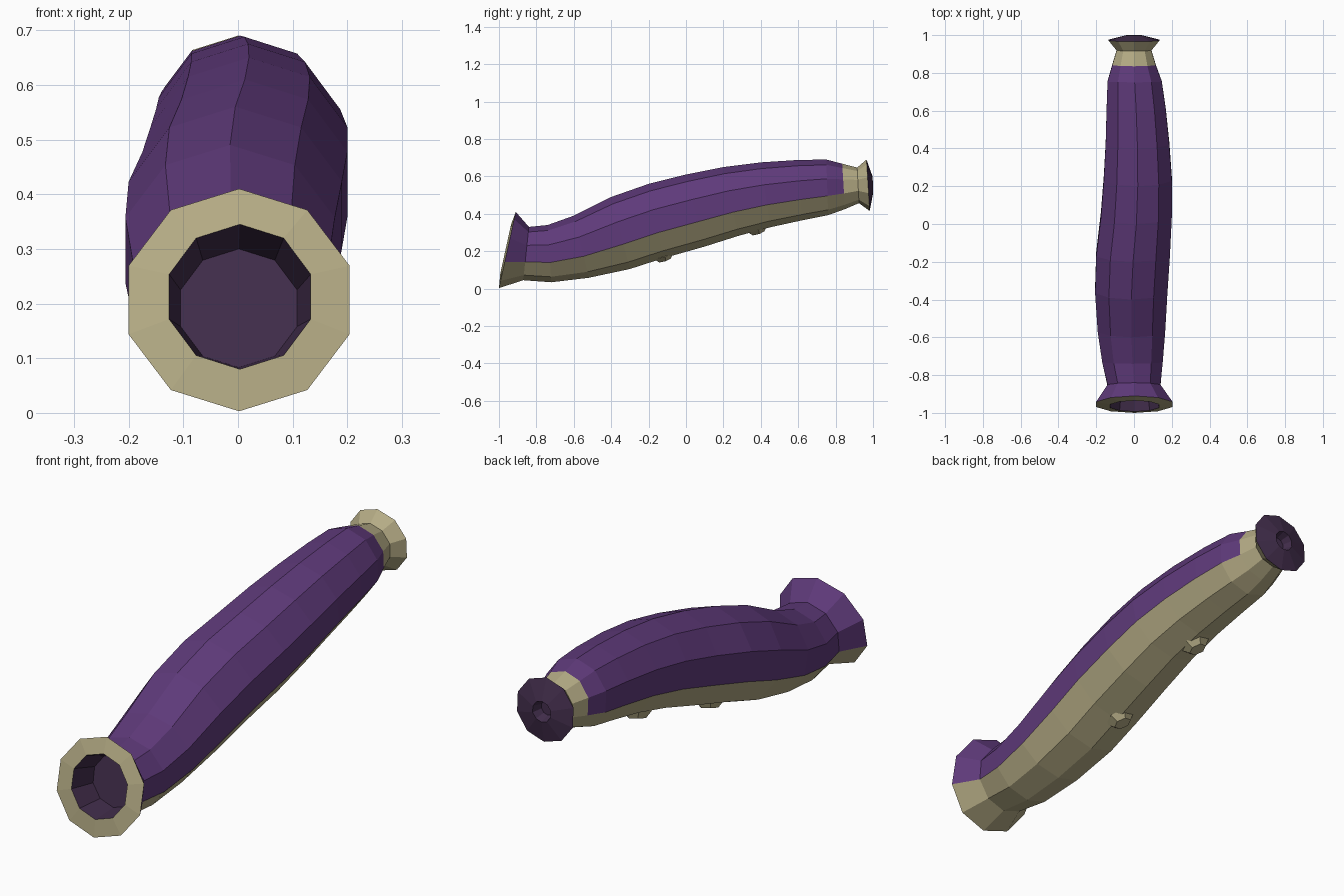
import bpy, bmesh, math
from mathutils import Vector, Matrix

if "Cube" in bpy.data.objects:
    bpy.data.objects.remove(bpy.data.objects["Cube"])

SIDES = 10


def material(name, rgb):
    m = bpy.data.materials.new(name)
    m.diffuse_color = (*rgb, 1)
    m.use_nodes = True
    m.node_tree.nodes["Principled BSDF"].inputs["Base Color"].default_value = m.diffuse_color
    return m


MATS = [material("purple_skin", (0.114, 0.042, 0.195)),
        material("cream_belly", (0.46, 0.41, 0.235)),
        material("dark_inside", (0.055, 0.027, 0.072)),
        material("brown_spot", (0.156, 0.058, 0.045))]
PURPLE, CREAM, DARK, BROWN = range(4)


def finish(name, bm):
    me = bpy.data.meshes.new(name)
    bm.to_mesh(me)
    bm.free()
    for m in MATS:
        me.materials.append(m)
    ob = bpy.data.objects.new(name, me)
    bpy.context.collection.objects.link(ob)
    return ob


def loft(name, rings, color, cap=False):
    """Ring = (top y, top z, bottom y, bottom z, min x, max x)."""
    bm = bmesh.new()
    loops = []
    for ty, tz, by, bz, x0, x1 in rings:
        top, bot = Vector((0, ty, tz)), Vector((0, by, bz))
        mid, up = (top + bot) / 2, (top - bot) / 2
        mid.x = (x0 + x1) / 2
        rx = (x1 - x0) / 2 / math.cos(math.radians(18))
        loop = []
        for i in range(SIDES):
            a = math.tau * i / SIDES
            loop.append(bm.verts.new(mid + up * math.cos(a)
                                     + Vector((rx * math.sin(a), 0, 0))))
        loops.append(loop)
    for r in range(len(loops) - 1):
        a, b = loops[r], loops[r + 1]
        for i in range(SIDES):
            j = (i + 1) % SIDES
            f = bm.faces.new((a[i], a[j], b[j], b[i]))
            f.material_index = color(r, i)
    if cap:
        f = bm.faces.new(loops[-1])
        f.material_index = color(len(loops) - 1, 0)
    return finish(name, bm)


# Body: purple back, cream belly (lower four strips), cream tail band
body = [(-.91, .41, -1, .003, -.2, .204),
        (-.84, .33, -.87, .045, -.14, .14),
        (-.74, .34, -.72, .034, -.168, .152),
        (-.6, .39, -.52, .058, -.192, .165),
        (-.4, .49, -.3, .105, -.206, .177),
        (-.2, .56, -.12, .163, -.2, .19),
        (0, .61, .1, .225, -.175, .2),
        (.2, .65, .28, .282, -.16, .2),
        (.4, .675, .45, .328, -.15, .187),
        (.6, .688, .62, .365, -.145, .168),
        (.75, .69, .76, .393, -.14, .147),
        (.835, .668, .85, .425, -.115, .115),
        (.915, .647, .925, .457, -.092, .092),
        (.965, .69, .982, .415, -.135, .135)]
loft("body", body,
     lambda r, i: CREAM if r >= 11 or 3 <= i <= 6 else PURPLE)

# Mouth: cream lip, dark throat and floor
mouth = [body[0],
         (-.935, .345, -.993, .08, -.126, .133),
         (-.83, .3, -.865, .083, -.105, .108)]
loft("mouth", mouth, lambda r, i: CREAM if r == 0 else DARK, cap=True)

# Tail end: dark disc with a small recessed hole
tail = [body[-1],
        (.998, .598, 1, .508, -.043, .043),
        (.955, .585, .957, .522, -.03, .03)]
loft("tail_end", tail, lambda r, i: DARK, cap=True)

# Two small raised spots under the belly
for n, (x, y, z) in enumerate([(-.03, -.12, .168), (-.03, .38, .313)], 1):
    bm = bmesh.new()
    rot = Vector((-.25, .3, -.95)).to_track_quat('Z', 'Y').to_matrix().to_4x4()
    bmesh.ops.create_cone(bm, cap_ends=True, segments=6, radius1=.065,
                          radius2=.038, depth=.03,
                          matrix=Matrix.Translation((x, y, z)) @ rot)
    bm.faces.ensure_lookup_table()
    for f in bm.faces:
        f.material_index = CREAM
    min(bm.faces, key=lambda f: f.calc_center_median().z).material_index = BROWN
    finish(f"belly_spot_{n}", bm)

# Consistent outward normals
for ob in bpy.data.objects:
    bm = bmesh.new()
    bm.from_mesh(ob.data)
    if ob.name.startswith("belly"):
        bmesh.ops.recalc_face_normals(bm, faces=bm.faces)
    else:
        # lofts run front to back; the first face tells the winding
        bm.faces.ensure_lookup_table()
        f = bm.faces[0]
        want = {"body": Vector((0, 0, 1)), "mouth": Vector((0, -1, 0)),
                "tail_end": Vector((0, 1, 0))}[ob.name]
        bmesh.ops.recalc_face_normals(bm, faces=bm.faces)
        f.normal_update()
        if f.normal.dot(want) < 0:
            bmesh.ops.reverse_faces(bm, faces=bm.faces)
    bm.to_mesh(ob.data)
    bm.free()
